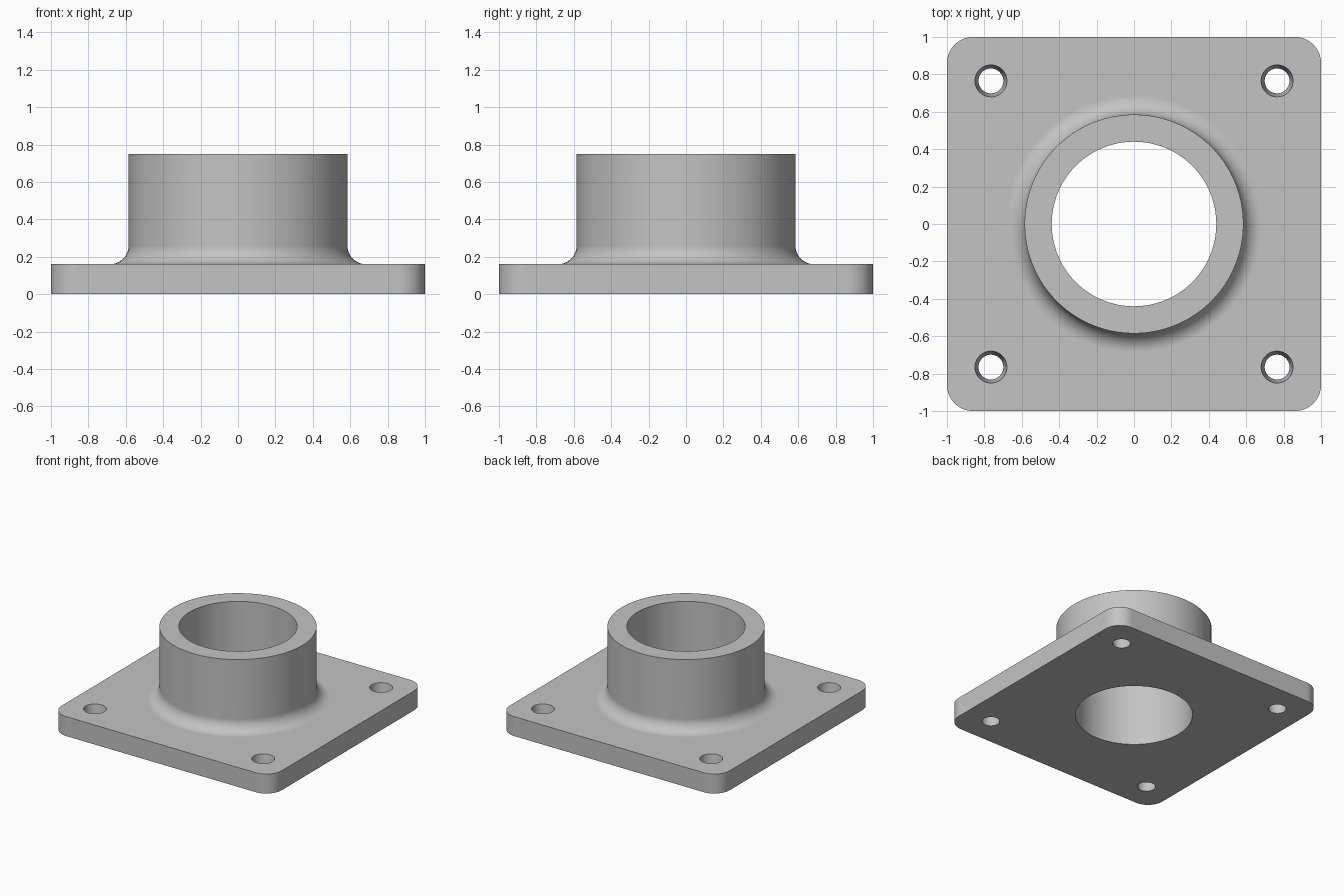
import bpy, bmesh
from math import sin, cos, radians, pi

cube = bpy.data.objects.get("Cube")
if cube:
    bpy.data.objects.remove(cube, do_unlink=True)

PLATE_H, TOP_H = 0.16, 0.75
COLLAR_R, BORE_R, FILLET = 0.585, 0.44, 0.1
HOLE_POS = 0.765
SEGS = 96

grey = bpy.data.materials.new("light grey")
grey.use_nodes = True
colour = (0.55, 0.55, 0.55, 1)
grey.diffuse_color = colour
grey.node_tree.nodes["Principled BSDF"].inputs["Base Color"].default_value = colour


def make_object(name, bm):
    bmesh.ops.recalc_face_normals(bm, faces=bm.faces)
    mesh = bpy.data.meshes.new(name)
    bm.to_mesh(mesh)
    bm.free()
    obj = bpy.data.objects.new(name, mesh)
    bpy.context.collection.objects.link(obj)
    mesh.materials.append(grey)
    return obj


def lathe(name, profile, segs, x=0, y=0):
    """Solid of revolution from (radius, z) points, capped at both ends."""
    bm = bmesh.new()
    rings = []
    for r, z in profile:
        angles = [2 * pi * i / segs for i in range(segs)]
        rings.append([bm.verts.new((x + r * cos(a), y + r * sin(a), z)) for a in angles])
    for low, high in zip(rings, rings[1:]):
        for i in range(segs):
            j = (i + 1) % segs
            bm.faces.new((low[i], low[j], high[j], high[i]))
    bm.faces.new(rings[0])
    bm.faces.new(rings[-1])
    return make_object(name, bm)


def combine(target, other, operation):
    """Apply a boolean and discard the other solid."""
    mod = target.modifiers.new(operation.lower(), 'BOOLEAN')
    mod.operation, mod.object, mod.solver = operation, other, 'EXACT'
    bpy.context.view_layer.objects.active = target
    bpy.ops.object.modifier_apply(modifier=mod.name)
    bpy.data.objects.remove(other, do_unlink=True)


# Square plate with rounded corners
bm = bmesh.new()
bmesh.ops.create_cube(bm, size=1)
for v in bm.verts:
    v.co = (v.co.x * 2, v.co.y * 2, (v.co.z + 0.5) * PLATE_H)
uprights = [e for e in bm.edges if abs(e.verts[0].co.z - e.verts[1].co.z) > 0.1]
bmesh.ops.bevel(bm, geom=uprights, offset=0.14, segments=12, profile=0.5, affect='EDGES')
flange = make_object("mounting_flange", bm)

# Collar with a fillet flowing onto the plate
profile = [(COLLAR_R + FILLET, PLATE_H / 2)]
for i in range(11):
    a = radians(270 - 9 * i)
    profile.append((COLLAR_R + FILLET + FILLET * cos(a), PLATE_H + FILLET + FILLET * sin(a)))
profile.append((COLLAR_R, TOP_H))
combine(flange, lathe("collar", profile, SEGS), 'UNION')

# Central bore
bore = lathe("bore_cutter", [(BORE_R, -0.1), (BORE_R, TOP_H + 0.1)], SEGS)
combine(flange, bore, 'DIFFERENCE')

# Tapered bolt holes, wider at the top
for sx in (-1, 1):
    for sy in (-1, 1):
        taper = [(0.057, -PLATE_H / 2), (0.095, PLATE_H * 1.5)]
        hole = lathe("bolt_hole_cutter", taper, 40, sx * HOLE_POS, sy * HOLE_POS)
        combine(flange, hole, 'DIFFERENCE')

# Smooth curves, crisp rims and flat plate faces
bpy.ops.object.select_all(action='DESELECT')
flange.select_set(True)
bpy.context.view_layer.objects.active = flange
bpy.ops.object.shade_smooth_by_angle(angle=radians(30))
normals = flange.modifiers.new("weighted_normals", 'WEIGHTED_NORMAL')
normals.keep_sharp = True
